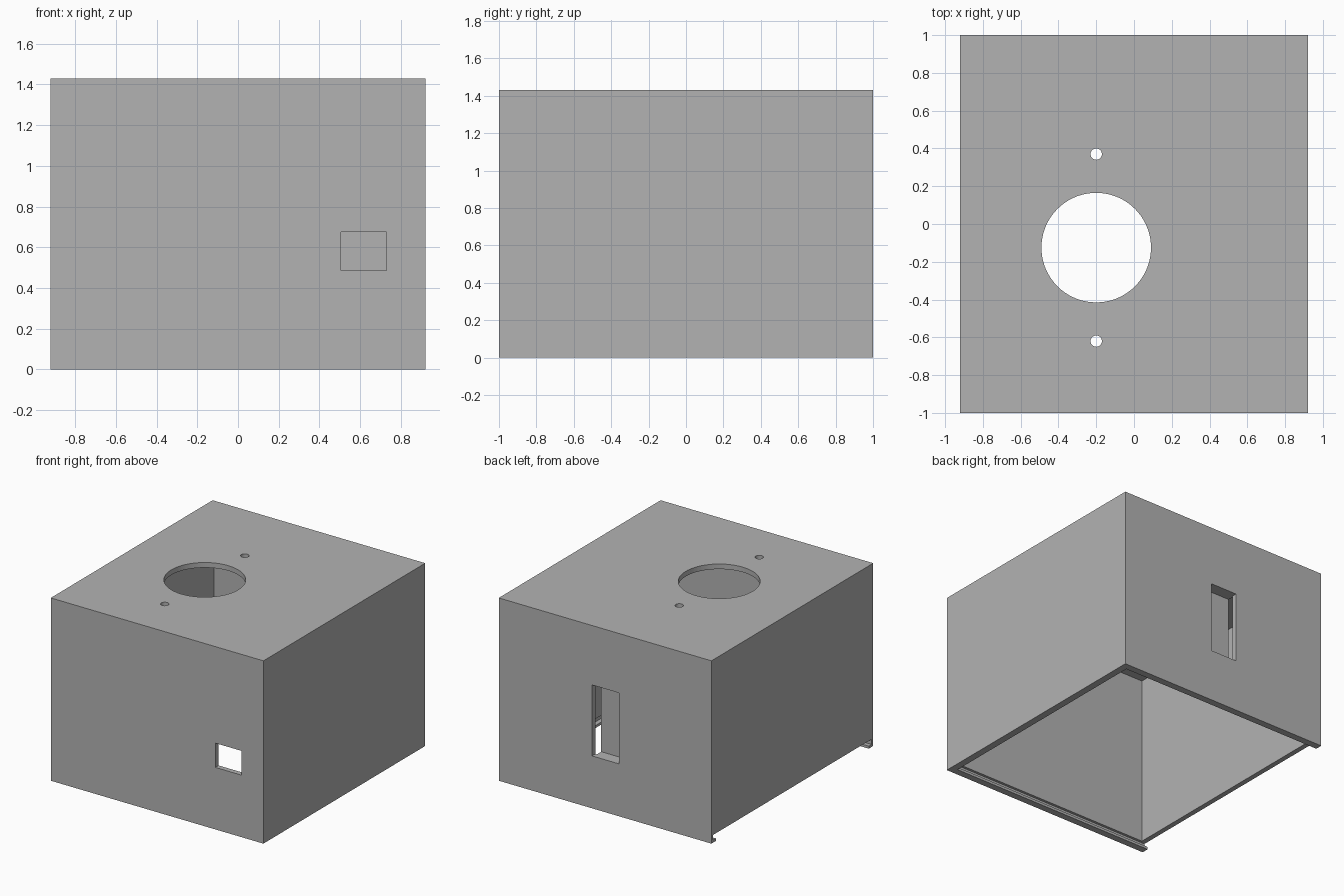
import bpy
import bmesh
import math
from mathutils import Matrix, Vector

old = bpy.data.objects.get("Cube")
if old:
    bpy.data.objects.remove(old, do_unlink=True)

grey = bpy.data.materials.new("plain grey")
grey.use_nodes = True
grey.diffuse_color = (0.45, 0.45, 0.45, 1)
grey.node_tree.nodes["Principled BSDF"].inputs["Base Color"].default_value = (0.45, 0.45, 0.45, 1)

W, D, H, T = 0.92, 1.0, 1.43, 0.04   # half width, half depth, height, wall


def add_object(name, bm):
    mesh = bpy.data.meshes.new(name)
    bm.to_mesh(mesh)
    bm.free()
    mesh.materials.append(grey)
    obj = bpy.data.objects.new(name, mesh)
    bpy.context.collection.objects.link(obj)
    return obj


def box(name, low, high):
    low, high = Vector(low), Vector(high)
    bm = bmesh.new()
    bmesh.ops.create_cube(bm, size=1, matrix=Matrix.Translation((low + high) / 2)
                          @ Matrix.Diagonal((high - low).to_4d()))
    return add_object(name, bm)


def drill(name, x, y, radius, sides):
    bm = bmesh.new()
    bmesh.ops.create_cone(bm, cap_ends=True, segments=sides, radius1=radius, radius2=radius,
                          depth=0.3, matrix=Matrix.Translation((x, y, H)))
    return add_object(name, bm)


def cut(target, cutters):
    for cutter in cutters:
        cutter.hide_render = True
        mod = target.modifiers.new(cutter.name, 'BOOLEAN')
        mod.operation, mod.solver, mod.object = 'DIFFERENCE', 'EXACT', cutter
    bpy.context.view_layer.update()
    result = target.evaluated_get(bpy.context.evaluated_depsgraph_get())
    target.data = bpy.data.meshes.new_from_object(result)
    target.modifiers.clear()
    for cutter in cutters:
        bpy.data.objects.remove(cutter, do_unlink=True)


# Hollow housing with an opening underneath for a sliding lid
housing = box("housing", (-W, -D, 0), (W, D, H))
cut(housing, [
    box("cavity", (-W + T, -D + T, 0.03), (W - T, D - T, H - T)),
    box("lid_groove", (-W - 0.1, -D + 0.02, 0.02), (W - 0.02, D - 0.02, 0.06)),
    box("lid_opening", (-W - 0.1, -D + 0.055, -0.1), (W - 0.055, D - 0.055, 0.05)),
    box("front_window", (0.505, -D - 0.1, 0.485), (0.73, -D + 0.1, 0.675)),
    box("back_slot", (-0.12, D - 0.06, 0.41), (0.113, D + 0.1, 0.965)),
    drill("large_hole", -0.2, -0.125, 0.29, 72),
    drill("screw_hole_back", -0.2, 0.37, 0.03, 32),
    drill("screw_hole_front", -0.2, -0.62, 0.03, 32),
])

# Bracket behind the back slot: upright plate with a shelf at each end
box("bracket_plate", (-0.13, D - 0.135, 0.37), (0.1, D - 0.095, 1.005))
for name, z in (("bracket_lower_shelf", 0.37), ("bracket_upper_shelf", 0.965)):
    box(name, (-0.13, D - 0.096, z), (0.1, D - T + 0.001, z + 0.04))

# Smooth the round holes, keep the box edges sharp
bpy.context.view_layer.objects.active = housing
housing.select_set(True)
bpy.ops.object.shade_smooth_by_angle(angle=math.radians(30))
